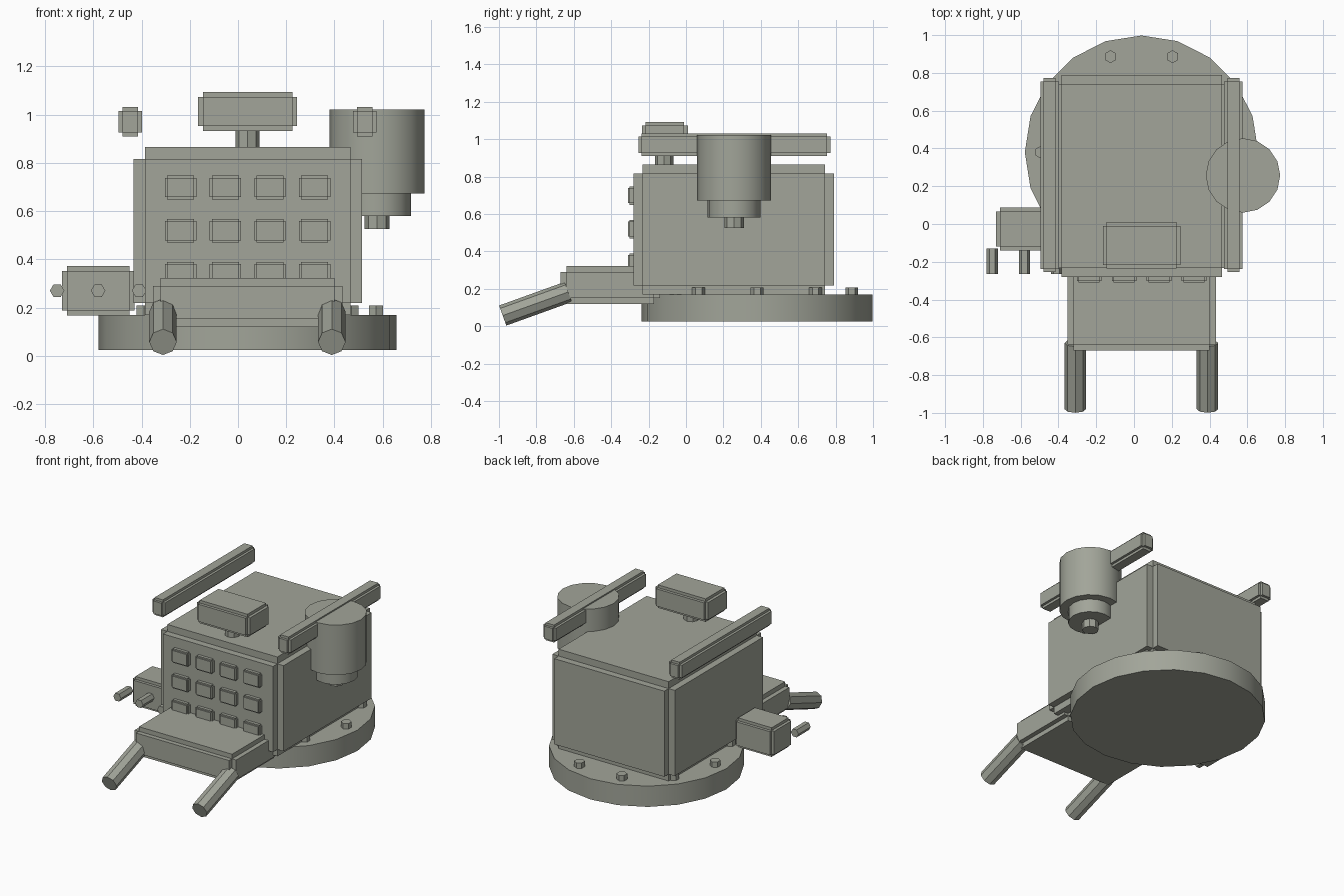
import bpy, bmesh, math
from mathutils import Vector, Matrix

if "Cube" in bpy.data.objects:
    bpy.data.objects.remove(bpy.data.objects["Cube"])

CX = 0.04  # shared symmetry plane of most parts

# Olive-grey paint on every part
paint = bpy.data.materials.new("olive_grey")
paint.diffuse_color = (0.36, 0.376, 0.32, 1)
paint.use_nodes = True
paint.node_tree.nodes["Principled BSDF"].inputs["Base Color"].default_value = paint.diffuse_color


def finish(bm, name):
    bmesh.ops.recalc_face_normals(bm, faces=bm.faces)
    mesh = bpy.data.meshes.new(name)
    bm.to_mesh(mesh)
    bm.free()
    mesh.materials.append(paint)
    obj = bpy.data.objects.new(name, mesh)
    bpy.context.collection.objects.link(obj)
    return obj


def notched_box(name, lo, hi, d):
    """Box with a square step of depth d cut along every edge:
    a smaller core whose six faces are each pushed out."""
    lo, hi = Vector(lo), Vector(hi)
    size = hi - lo - Vector((2 * d,) * 3)
    bm = bmesh.new()
    bmesh.ops.create_cube(bm, size=1, matrix=Matrix.Translation((lo + hi) / 2)
                          @ Matrix.Diagonal((*size, 1)))
    out = bmesh.ops.extrude_discrete_faces(bm, faces=bm.faces[:])["faces"]
    bm.normal_update()
    for f in out:
        bmesh.ops.translate(bm, verts=f.verts[:], vec=f.normal * d)
    return finish(bm, name)


def rod(name, a, b, r, sides, turn=0.0):
    """Cylinder from a to b; turn spins it about its axis.
    Many-sided ones are smooth shaded, low-sided ones stay flat."""
    a, b = Vector(a), Vector(b)
    axis = b - a
    rot = Vector((0, 0, 1)).rotation_difference(axis).to_matrix().to_4x4()
    bm = bmesh.new()
    bmesh.ops.create_cone(bm, cap_ends=True, segments=sides, radius1=r, radius2=r,
                          depth=axis.length,
                          matrix=Matrix.Translation((a + b) / 2) @ rot
                          @ Matrix.Rotation(turn, 4, 'Z'))
    obj = finish(bm, name)
    if sides > 12:
        bpy.ops.object.select_all(action='DESELECT')
        obj.select_set(True)
        bpy.context.view_layer.objects.active = obj
        bpy.ops.object.shade_smooth_by_angle(angle=math.radians(30))
    return obj


# Round base with a ring of hexagonal bolts
rod("base_disc", (CX, 0.38, 0.025), (CX, 0.38, 0.17), 0.618, 20)
for i in range(10):
    t = math.radians(36 * i)
    x, y = CX + 0.532 * math.cos(t), 0.38 + 0.532 * math.sin(t)
    rod(f"base_bolt_{i}", (x, y, 0.16), (x, y, 0.208), 0.034, 6)

# Main housing
notched_box("housing", (-0.433, -0.28, 0.17), (0.515, 0.79, 0.865), 0.048)

# Front key grid
for row in range(3):
    for col in range(4):
        x, z = CX + (col - 1.5) * 0.185, 0.34 + row * 0.179
        notched_box(f"key_{row}_{col}", (x - 0.065, -0.31, z - 0.049),
                    (x + 0.065, -0.25, z + 0.049), 0.009)

# Front tray and its two sloping handles
notched_box("front_tray", (-0.353, -0.67, 0.12), (0.433, -0.14, 0.322), 0.032)
for side, x in (("left", -0.311), ("right", 0.389)):
    rod(f"handle_{side}", (x, -0.98, 0.057), (x, -0.63, 0.183), 0.057, 8)

# Top rails
for side, x in (("left", -0.447), ("right", 0.526)):
    notched_box(f"rail_{side}", (x - 0.049, -0.255, 0.909),
                (x + 0.049, 0.772, 1.031), 0.017)

# Top display on a short post
rod("display_post", (CX, -0.117, 0.85), (CX, -0.117, 0.95), 0.05, 8)
notched_box("display", (-0.165, -0.236, 0.932), (0.245, 0.01, 1.093), 0.02)

# Side box with three small pegs
notched_box("side_box", (-0.73, -0.14, 0.168), (-0.43, 0.087, 0.372), 0.02)
for i, x in enumerate((-0.75, -0.58, -0.41)):
    rod(f"side_peg_{i}", (x, -0.265, 0.27), (x, -0.13, 0.27), 0.03, 6, math.pi / 6)

# Stepped canister on the right side
for name, z0, z1, r, n in (("canister_body", 0.672, 1.022, 0.197, 16),
                           ("canister_neck", 0.58, 0.672, 0.141, 16),
                           ("canister_tip", 0.525, 0.58, 0.052, 8)):
    rod(name, (0.577, 0.257, z0), (0.577, 0.257, z1), r, n)
